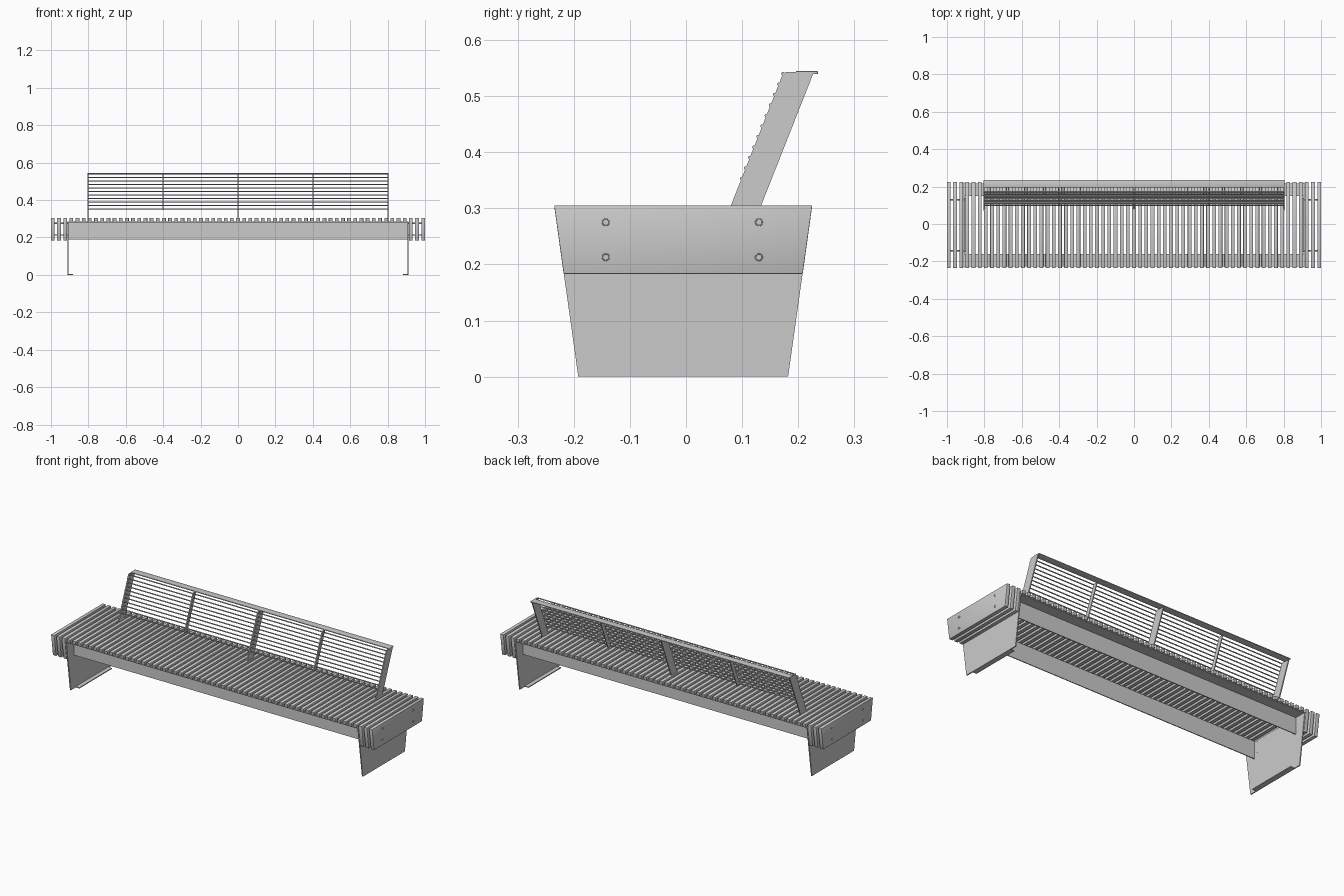
import bpy, bmesh, math
from mathutils import Matrix

if "Cube" in bpy.data.objects:
    bpy.data.objects.remove(bpy.data.objects["Cube"])


def prism(name, outline, x0, x1, bevel=0.0):
    """Extrude a (y, z) outline along x."""
    bm = bmesh.new()
    a = [bm.verts.new((x0, y, z)) for y, z in outline]
    b = [bm.verts.new((x1, y, z)) for y, z in outline]
    n = len(outline)
    bm.faces.new(a)
    bm.faces.new(b)
    for i in range(n):
        j = (i + 1) % n
        bm.faces.new((a[i], a[j], b[j], b[i]))
    bmesh.ops.recalc_face_normals(bm, faces=bm.faces[:])
    if bevel:
        bmesh.ops.bevel(bm, geom=bm.edges[:], offset=bevel, segments=2,
                        profile=0.5, affect='EDGES')
    return finish(name, bm)


def rod(name, x0, x1, y, z, r, sides=10):
    """Round bar along x."""
    bm = bmesh.new()
    m = Matrix.Translation(((x0 + x1) / 2, y, z)) @ Matrix.Rotation(math.pi / 2, 4, 'Y')
    bmesh.ops.create_cone(bm, cap_ends=True, segments=sides, radius1=r,
                          radius2=r, depth=abs(x1 - x0), matrix=m)
    return finish(name, bm)


def finish(name, bm):
    me = bpy.data.meshes.new(name)
    bm.to_mesh(me)
    bm.free()
    ob = bpy.data.objects.new(name, me)
    bpy.context.collection.objects.link(ob)
    bpy.ops.object.select_all(action='DESELECT')
    ob.select_set(True)
    bpy.context.view_layer.objects.active = ob
    bpy.ops.object.shade_smooth_by_angle(angle=math.radians(35))
    return ob


def box(y0, y1, z0, z1):
    return [(y0, z0), (y1, z0), (y1, z1), (y0, z1)]


# Seat slats: deep panels at both ends, shallow bars between
TOP, LOW, BAR = 0.305, 0.183, 0.286
COUNT, WIDTH = 61, 0.02
pitch = (2 - WIDTH) / (COUNT - 1)
end_outline = [(-0.218, LOW), (0.208, LOW), (0.225, TOP), (-0.235, TOP)]
bar_outline = [(-0.232, BAR), (0.222, BAR), (0.225, TOP), (-0.235, TOP)]
for i in range(COUNT):
    x = -1 + WIDTH / 2 + i * pitch
    deep = i < 3 or i >= COUNT - 3
    prism("end_slat" if deep else "seat_slat", end_outline if deep else bar_outline,
          x - WIDTH / 2, x + WIDTH / 2, 0.0015)

# Long angle beams: upright web with a flange turned outward under the slats
for s in (-1, 1):
    c = -0.005
    web, out, t = c + s * 0.155, c + s * 0.222, s * 0.005
    prism("seat_beam", [(web, 0.188), (web + t, 0.188), (web + t, 0.281),
                        (out, 0.281), (out, 0.286), (web, 0.286)], -0.908, 0.908)

# Legs, floor flanges and bolts at each end
for s in (-1, 1):
    prism("leg_plate", [(-0.192, 0), (0.182, 0), (0.222, 0.285), (-0.232, 0.285)],
          s * 0.906, s * 0.912)
    prism("foot_flange", [(-0.15, 0), (0.14, 0), (0.14, 0.005), (-0.15, 0.005)],
          s * 0.883, s * 0.908)
    for y in (-0.143, 0.13):
        for z in (0.275, 0.213):
            rod("bolt_shaft", s * 0.905, s * 0.99, y, z, 0.004)
            rod("bolt_head", s * 0.99, s * 1.0008, y, z, 0.0035, 6)
            bpy.ops.mesh.primitive_torus_add(
                major_segments=20, minor_segments=6, major_radius=0.006,
                minor_radius=0.001, location=(s, y, z), rotation=(0, math.pi / 2, 0))
            bpy.context.object.name = "bolt_rim"
            bpy.ops.object.shade_smooth_by_angle()

# Backrest supports: leaning plates
SLOPE = 0.094 / 0.238


def lean(z):
    return 0.08 + (z - TOP) * SLOPE


def support(name, x, z0, depth, thick):
    z1 = 0.543
    prism(name, [(lean(z0), z0), (lean(z0) + depth, z0), (lean(z1) + depth, z1),
                 (lean(z1) + 0.004, z1), (lean(z1 - 0.006), z1 - 0.006)],
          x - thick / 2, x + thick / 2)


for x in (-0.802, 0, 0.802):
    support("back_support", x, 0.284, 0.054, 0.006)
for x in (-0.402, 0.402):
    support("back_divider", x, 0.348, 0.025, 0.005)

# Backrest rods and top rail
for i in range(11):
    z = 0.353 + i * 0.0187
    rod("back_rod", -0.804, 0.804, lean(z), z, 0.0032)
prism("top_rail", box(0.196, 0.235, 0.539, 0.5445), -0.805, 0.805, 0.001)
